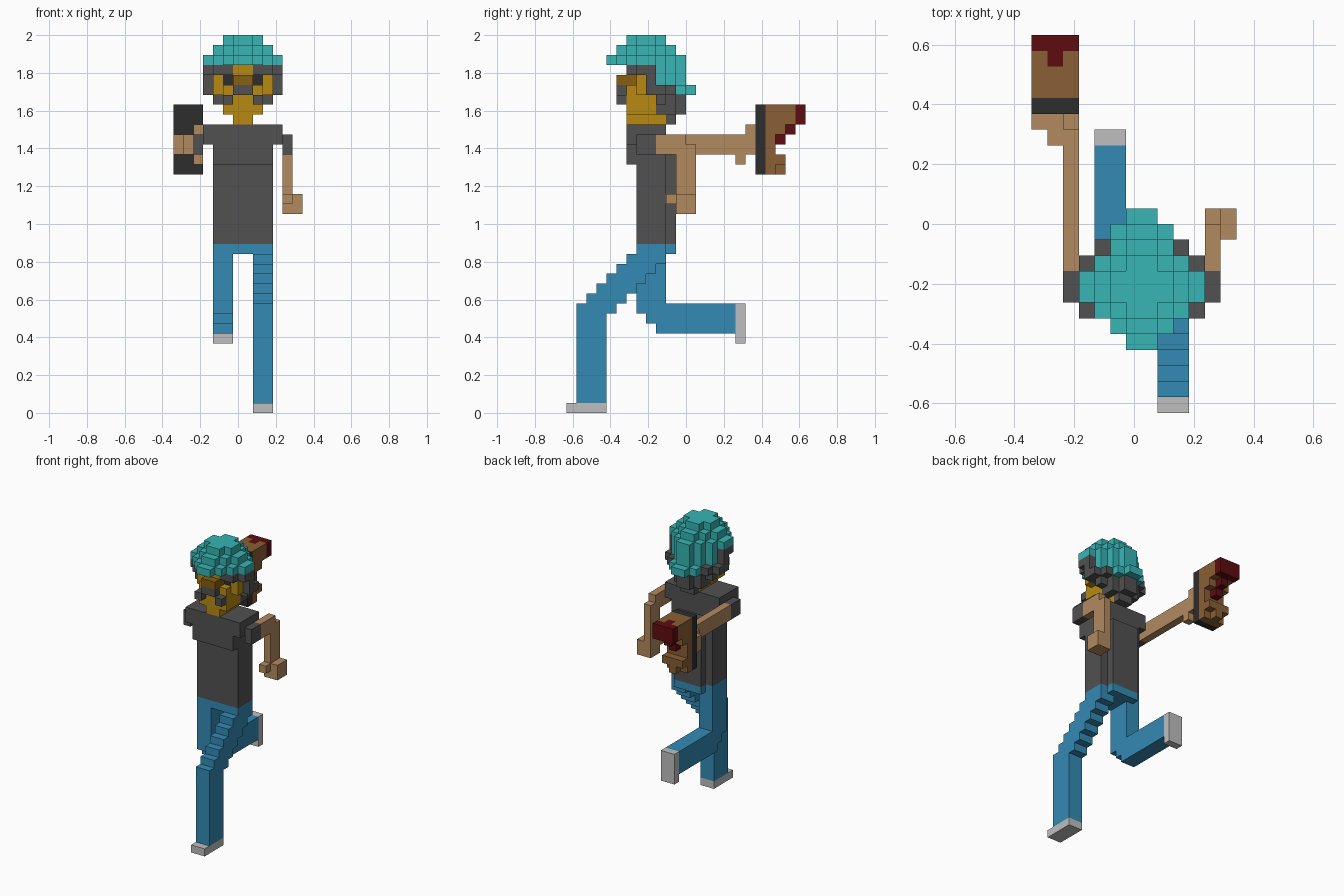
import bpy
import bmesh

cube = bpy.data.objects.get("Cube")
if cube:
    bpy.data.objects.remove(cube)

U = 2 / 38          # edge of one block


def make_material(name, rgb):
    lin = [((c / 255 + 0.055) / 1.055) ** 2.4 for c in rgb] + [1]
    mat = bpy.data.materials.new(name)
    mat.use_nodes = True
    mat.diffuse_color = lin
    mat.node_tree.nodes["Principled BSDF"].inputs["Base Color"].default_value = lin
    return mat


PALETTE = dict(teal=(55, 181, 181), charcoal=(81, 81, 81), ochre=(184, 138, 18),
               brown=(136, 94, 14), black=(45, 45, 45), tan=(178, 138, 95),
               blue=(52, 138, 181), grey=(190, 191, 190), red=(94, 12, 16),
               wood=(138, 95, 53))
MATS = {n: make_material(n, c) for n, c in PALETTE.items()}
PARTS = {}


def fill(part, colour, x, y, z):
    """Fill a block range; later fills repaint earlier ones."""
    cells = PARTS.setdefault(part, {})
    for i in range(*x):
        for j in range(*y):
            for k in range(*z):
                cells[i, j, k] = colour


def diamond(part, colour, mid, radius, z, ymin=0, ymax=99):
    """Stepped diamond layer around the column x = 7, y = mid."""
    for d in range(radius):
        half = radius - d
        for j in (mid - 1 - d, mid + d):
            if ymin <= j < ymax:
                fill(part, colour, (7 - half, 7 + half), (j, j + 1), (z, z + 1))


# Cap: three shrinking layers and a back flap
for layer in range(3):
    diamond("cap", "teal", 8, 4 - layer, 35 + layer)
for z in (33, 34):
    diamond("cap", "teal", 8, 4, z, ymin=9)
diamond("cap", "teal", 9, 4, 32, ymin=11)

# Hair
diamond("head", "charcoal", 8, 4, 34, ymin=6, ymax=9)
diamond("head", "charcoal", 8, 4, 33, ymin=8, ymax=9)
diamond("head", "charcoal", 9, 4, 32, ymin=8, ymax=11)
diamond("head", "charcoal", 9, 3, 31, ymin=9)
fill("head", "charcoal", (5, 9), (9, 11), (30, 31))
fill("head", "charcoal", (6, 8), (11, 12), (30, 31))
fill("head", "charcoal", (6, 8), (10, 11), (29, 30))

# Face, neck, eyes, nose and moustache
fill("head", "ochre", (6, 8), (6, 7), (34, 35))
fill("head", "ochre", (4, 10), (7, 8), (32, 34))
fill("head", "ochre", (5, 9), (6, 7), (32, 33))
fill("head", "ochre", (5, 9), (6, 9), (30, 32))
fill("head", "ochre", (6, 8), (6, 10), (29, 30))
fill("head", "brown", (6, 8), (5, 8), (33, 34))
fill("head", "charcoal", (6, 8), (5, 6), (32, 33))
for x in (5, 8):
    fill("head", "black", (x, x + 1), (7, 8), (33, 34))
    fill("head", "charcoal", (x, x + 1), (5, 6), (31, 32))

# Shirt with shoulders, sleeves and a raised back
fill("shirt", "charcoal", (4, 10), (7, 10), (17, 25))
fill("shirt", "charcoal", (4, 10), (6, 10), (25, 29))
fill("shirt", "charcoal", (3, 11), (6, 10), (27, 29))
fill("shirt", "charcoal", (5, 9), (10, 11), (17, 26))
for x in (2, 11):
    fill("shirt", "charcoal", (x, x + 1), (7, 9), (26, 28))

# Left arm, bent
fill("left_arm", "tan", (11, 12), (9, 12), (26, 28))
fill("left_arm", "tan", (11, 12), (11, 13), (20, 27))
fill("left_arm", "tan", (12, 13), (11, 13), (20, 22))
fill("left_arm", "tan", (11, 12), (10, 11), (21, 22))

# Right arm, stretched back
fill("right_arm", "tan", (2, 3), (9, 19), (26, 28))
fill("right_arm", "tan", (0, 3), (18, 19), (26, 28))
fill("right_arm", "tan", (1, 2), (17, 18), (26, 28))
fill("right_arm", "tan", (2, 3), (18, 19), (28, 29))
fill("right_arm", "tan", (2, 3), (17, 18), (25, 26))

# Held wooden block with a dark back plate and red tip
fill("held_block", "black", (0, 3), (19, 20), (24, 31))
fill("held_block", "wood", (0, 3), (20, 23), (29, 31))
fill("held_block", "wood", (0, 3), (20, 22), (28, 29))
fill("held_block", "wood", (0, 3), (20, 21), (24, 28))
fill("held_block", "wood", (0, 3), (21, 22), (25, 26))
fill("held_block", "wood", (1, 2), (21, 22), (24, 25))
fill("held_block", "red", (0, 3), (23, 24), (29, 31))
fill("held_block", "red", (1, 2), (22, 23), (28, 31))
fill("held_block", "red", (1, 2), (21, 22), (27, 28))

# Hips
fill("hips", "blue", (4, 10), (7, 10), (16, 17))
fill("hips", "blue", (5, 9), (10, 11), (16, 17))

# Left leg: stepped thigh forward, straight shin
for s in range(6):
    fill("left_leg", "blue", (8, 10), (1 + s, 5 + s), (10 + s, 11 + s))
fill("left_leg", "blue", (8, 10), (1, 4), (1, 10))
fill("left_shoe", "grey", (8, 10), (0, 4), (0, 1))

# Right leg: straight thigh, shin kicked back
fill("right_leg", "blue", (4, 6), (7, 10), (10, 16))
fill("right_leg", "blue", (4, 6), (8, 17), (9, 11))
fill("right_leg", "blue", (4, 6), (9, 17), (8, 9))
fill("right_shoe", "grey", (4, 6), (17, 18), (7, 11))

# Thigh back stays flush above the shin
SOLID = {c for cells in PARTS.values() for c in cells}


def build(part, cells):
    """Make the exposed block faces and merge the flat ones of one colour."""
    colours = sorted(set(cells.values()))
    bm = bmesh.new()
    cache = {}

    def vert(p):
        if p not in cache:
            cache[p] = bm.verts.new(((p[0] - 6.5) * U, (p[1] - 12) * U, p[2] * U))
        return cache[p]

    for cell, colour in cells.items():
        for axis in range(3):
            a, b = (axis + 1) % 3, (axis + 2) % 3
            for side in (0, 1):
                near = list(cell)
                near[axis] += 2 * side - 1
                if tuple(near) in SOLID:
                    continue
                ring = []
                for da, db in ((0, 0), (1, 0), (1, 1), (0, 1)):
                    p = list(cell)
                    p[axis] += side
                    p[a] += da
                    p[b] += db
                    ring.append(vert(tuple(p)))
                face = bm.faces.new(ring if side else ring[::-1])
                face.material_index = colours.index(colour)
    bmesh.ops.dissolve_limit(bm, angle_limit=0.01, verts=bm.verts[:],
                             edges=bm.edges[:], delimit={'MATERIAL'})
    mesh = bpy.data.meshes.new(part)
    bm.to_mesh(mesh)
    bm.free()
    for c in colours:
        mesh.materials.append(MATS[c])
    bpy.context.collection.objects.link(bpy.data.objects.new(part, mesh))


for part, cells in PARTS.items():
    build(part, cells)
